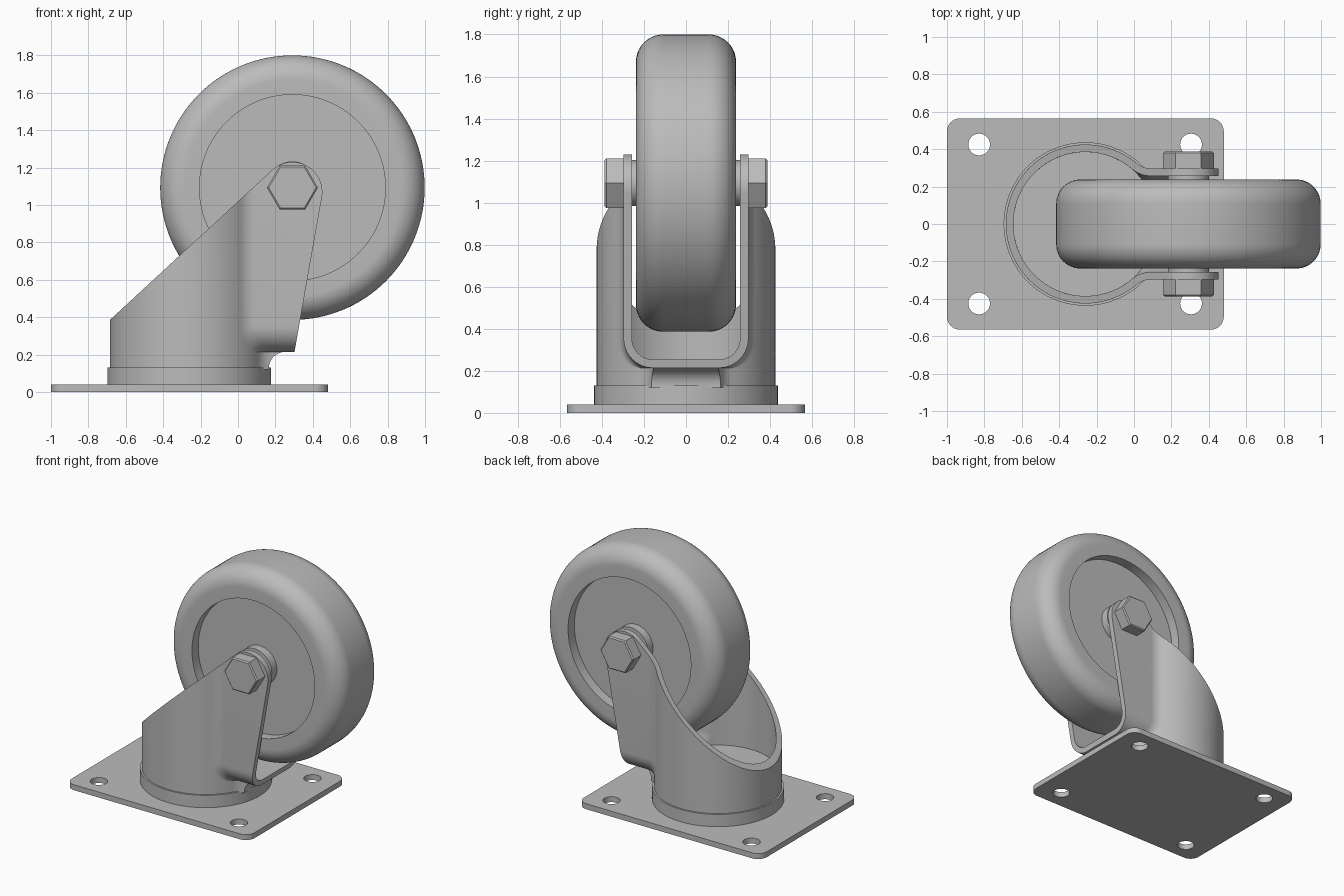
import bpy, bmesh
from math import sin, cos, pi, sqrt, atan2, radians
from mathutils import Matrix, Vector

if "Cube" in bpy.data.objects:
    bpy.data.objects.remove(bpy.data.objects["Cube"], do_unlink=True)

grey = bpy.data.materials.new("plain_grey")
grey.use_nodes = True
grey.diffuse_color = (0.5, 0.5, 0.5, 1)
grey.node_tree.nodes["Principled BSDF"].inputs["Base Color"].default_value = (0.5, 0.5, 0.5, 1)

SWIVEL_X = -0.26                       # vertical swivel axis
AXLE = Vector((0.291, 0, 1.093))       # wheel axle centre


def finish(bm, name):
    bmesh.ops.recalc_face_normals(bm, faces=bm.faces)
    mesh = bpy.data.meshes.new(name)
    bm.to_mesh(mesh)
    bm.free()
    mesh.materials.append(grey)
    obj = bpy.data.objects.new(name, mesh)
    bpy.context.collection.objects.link(obj)
    return obj


def select(obj):
    bpy.ops.object.select_all(action='DESELECT')
    obj.select_set(True)
    bpy.context.view_layer.objects.active = obj


def smooth(obj, angle=30):
    select(obj)
    bpy.ops.object.shade_smooth_by_angle(angle=radians(angle))


def arc(cx, cy, r, a0, a1, n):
    return [(cx + r * cos(a0 + (a1 - a0) * i / n), cy + r * sin(a0 + (a1 - a0) * i / n))
            for i in range(n + 1)]


def loft(rings, name):
    """Closed solid through rings that all have the same number of points."""
    bm = bmesh.new()
    loops = [[bm.verts.new(p) for p in ring] for ring in rings]
    n = len(loops[0])
    for a, b in zip(loops, loops[1:]):
        for i in range(n):
            j = (i + 1) % n
            bm.faces.new((a[i], a[j], b[j], b[i]))
    bm.faces.new(loops[0])
    bm.faces.new(loops[-1])
    return finish(bm, name)


def cylinder(name, x, y, r, z0, z1, n=96):
    pts = arc(x, y, r, 0, 2 * pi, n)[:-1]
    return loft([[(px, py, z) for px, py in pts] for z in (z0, z1)], name)


def lathe(profile, name, n=128):
    """Turn (radius, y) points about the axle."""
    bm = bmesh.new()
    verts = [bm.verts.new((r, y, 0)) for r, y in profile]
    edges = [bm.edges.new(pair) for pair in zip(verts, verts[1:])]
    bmesh.ops.spin(bm, geom=verts + edges, cent=(0, 0, 0), axis=(0, 1, 0),
                   angle=2 * pi, steps=n, use_merge=True)
    bmesh.ops.remove_doubles(bm, verts=bm.verts, dist=1e-5)
    bmesh.ops.translate(bm, verts=bm.verts, vec=AXLE)
    return finish(bm, name)


def boolean(obj, cutter, operation):
    select(obj)
    mod = obj.modifiers.new("cut", 'BOOLEAN')
    mod.operation = operation
    mod.solver = 'EXACT'
    mod.object = cutter
    bpy.ops.object.modifier_apply(modifier=mod.name)
    bpy.data.objects.remove(cutter, do_unlink=True)


# Mounting plate with rounded corners and four bolt holes
left, right, half, corner = -1.0, 0.48, 0.565, 0.07
outline = []
for k, (x, y) in enumerate(((right - corner, half - corner), (left + corner, half - corner),
                            (left + corner, corner - half), (right - corner, corner - half))):
    outline += arc(x, y, corner, k * pi / 2, (k + 1) * pi / 2, 10)
plate = loft([[(x, y, z) for x, y in outline] for z in (0, 0.04)], "mounting_plate")
for x in (-0.828, 0.305):
    for y in (-0.425, 0.425):
        boolean(plate, cylinder("hole_cutter", x, y, 0.058, -0.1, 0.1, 40), 'DIFFERENCE')
smooth(plate)

# Swivel collar
smooth(cylinder("swivel_collar", SWIVEL_X, 0, 0.437, 0.04, 0.13))


# Fork: keyhole-shaped plan, round cup blending into two straight legs
def keyhole(r, w, fillet, end, z):
    fx = SWIVEL_X + sqrt((r + fillet) ** 2 - (w + fillet) ** 2)
    theta = atan2(w + fillet, fx - SWIVEL_X)
    side = [(end, w)]
    side += arc(fx, w + fillet, fillet, -pi / 2, theta - pi, 10)
    side += arc(SWIVEL_X, 0, r, theta, pi, 40)[1:]
    side += [(x, -y) for x, y in reversed(side[:-1])]
    return [(x, y, z) for x, y in side]


def keyhole_solid(r, width, fillet, end, bottom, bend, name, foot=None):
    rings = []
    if foot is not None:
        rings.append(keyhole(r, width - bend, fillet, end, foot))
    for y, z in arc(width - bend, bottom + bend, bend, -pi / 2, 0, 10):
        rings.append(keyhole(r, y, fillet, end, z))
    rings.append(keyhole(r, width, fillet, end, 1.4))
    return loft(rings, name)


fork = keyhole_solid(0.425, 0.297, 0.12, 0.6, 0.214, 0.14, "fork", foot=0.12)
inner = keyhole_solid(0.385, 0.257, 0.16, 0.7, 0.254, 0.10, "fork_hollow")

# Side silhouette of the fork: sloped top, round axle end, notch at the foot
shape = [(-0.8, 0.1), (-0.8, 0.279)]
shape += arc(0.291, 1.07, 0.16, radians(132.8), radians(-10), 24)
shape += [(0.302, 0.214)]
shape += arc(0.25, 0.13, 0.084, pi / 2, pi, 10) + [(0.166, 0.1)]
side_cutter = loft([[(x, y, z) for x, z in shape] for y in (-0.7, 0.7)], "side_cutter")
boolean(fork, side_cutter, 'INTERSECT')
boolean(fork, inner, 'DIFFERENCE')
smooth(fork)

# Wheel: rounded tread with a dished disc on each side
R, W, round_r, rim, dish = 0.707, 0.238, 0.13, 0.497, 0.165
half_profile = [(0, dish), (rim, dish), (rim, W)]
half_profile += arc(R - round_r, W - round_r, round_r, pi / 2, 0, 14)
profile = half_profile + [(r, -y) for r, y in reversed(half_profile)]
smooth(lathe(profile, "wheel"))

# Hub bosses, spacers, axle and hex bolt heads
for s, label in ((-1, "right"), (1, "left")):
    smooth(lathe([(0, s * 0.15), (0.14, s * 0.15), (0.14, s * 0.225), (0.11, s * 0.225),
                  (0.11, s * 0.26), (0, s * 0.26)], label + "_hub_boss", 64))
    bm = bmesh.new()
    bmesh.ops.create_cone(bm, cap_ends=True, segments=6, radius1=0.136, radius2=0.136, depth=0.09)
    turn = Matrix.Rotation(pi / 2, 4, 'X') @ Matrix.Rotation(pi / 2, 4, 'Z')
    lowest = min(v.co.x for v in bm.verts)
    if lowest > -0.13:                 # put a corner on the x axis
        turn = Matrix.Rotation(pi / 2, 4, 'X') @ Matrix.Rotation(pi / 6, 4, 'Z')
    bmesh.ops.transform(bm, matrix=turn, verts=bm.verts)
    outer = [e for e in bm.edges if all(v.co.y * s > 0 for v in e.verts)]
    bmesh.ops.bevel(bm, geom=outer, offset=0.008, segments=1, affect='EDGES')
    bmesh.ops.translate(bm, verts=bm.verts, vec=AXLE + Vector((0, s * 0.342, 0)))
    finish(bm, label + "_bolt_head")
smooth(lathe([(0, -0.3), (0.06, -0.3), (0.06, 0.3), (0, 0.3)], "axle", 48))
